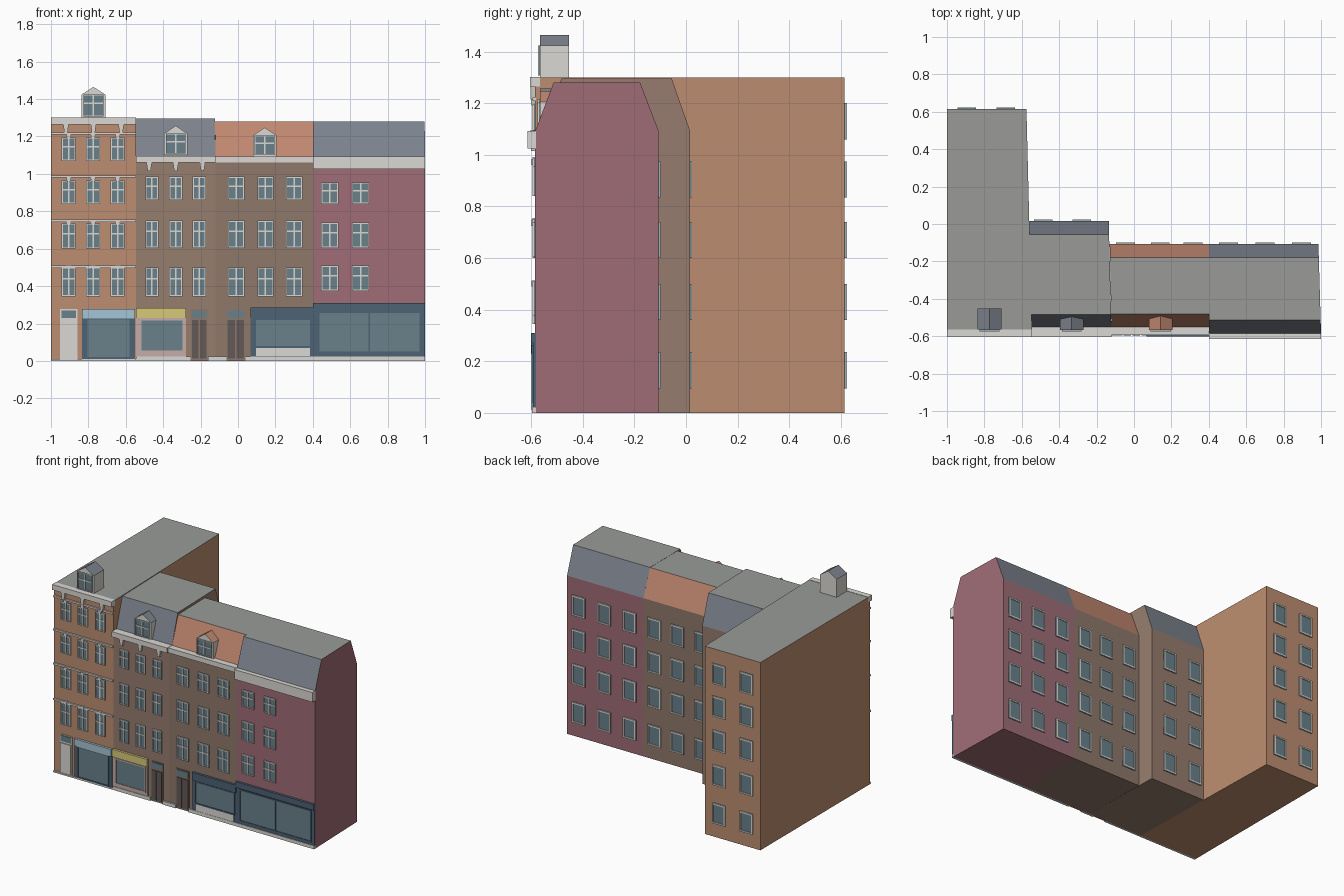
import bpy, bmesh

if "Cube" in bpy.data.objects:
    bpy.data.objects.remove(bpy.data.objects["Cube"])

F = -0.585  # front wall plane


def mat(name, r, g, b):
    m = bpy.data.materials.new(name)
    m.diffuse_color = [(c / 255) ** 2.2 for c in (r, g, b)] + [1]
    m.use_nodes = True
    m.node_tree.nodes["Principled BSDF"].inputs["Base Color"].default_value = m.diffuse_color
    return m


ORANGE = mat("orange_brick", 188, 140, 112)
BROWN = mat("brown_brick", 150, 124, 110)
PINK_BROWN = mat("dark_brick", 142, 120, 107)
RED = mat("red_brick", 158, 108, 118)
SLATE = mat("slate", 124, 130, 140)
TILE = mat("tile", 192, 135, 112)
FLAT = mat("roofing", 152, 154, 151)
GLASS = mat("glass", 105, 128, 138)
CREAM = mat("cream", 218, 216, 210)
NAVY = mat("navy", 78, 98, 116)
WOOD = mat("dark_wood", 98, 90, 88)
BLUE = mat("light_blue", 165, 195, 212)
YELLOW = mat("yellow", 215, 200, 120)
ROSE = mat("rose", 196, 172, 168)


def finish(name, bm, mats):
    bmesh.ops.recalc_face_normals(bm, faces=bm.faces)
    me = bpy.data.meshes.new(name)
    bm.to_mesh(me)
    bm.free()
    for m in mats:
        me.materials.append(m)
    ob = bpy.data.objects.new(name, me)
    bpy.context.collection.objects.link(ob)
    return ob


def boxes(name, m, items):
    """One object made of boxes (x0, x1, y0, y1, z0, z1)."""
    bm = bmesh.new()
    for x0, x1, y0, y1, z0, z1 in items:
        lo = [bm.verts.new(p) for p in ((x0, y0, z0), (x1, y0, z0), (x1, y1, z0), (x0, y1, z0))]
        hi = [bm.verts.new((v.co.x, v.co.y, z1)) for v in lo]
        bm.faces.new(lo[::-1])
        bm.faces.new(hi)
        for i in range(4):
            j = (i + 1) % 4
            bm.faces.new((lo[i], lo[j], hi[j], hi[i]))
    return finish(name, bm, [m])


def house(name, profile, left, right, wall, slope):
    """Side profile (y, z) spanned between party walls given as (front x, back x)."""
    yb = max(p[0] for p in profile)
    top = max(p[1] for p in profile)
    bm = bmesh.new()
    sides = []
    for xf, xb in (left, right):
        sides.append([bm.verts.new((xf + (xb - xf) * (y - F) / (yb - F), y, z)) for y, z in profile])
        bm.faces.new(sides[-1])
    for i in range(len(profile)):
        j = (i + 1) % len(profile)
        f = bm.faces.new((sides[0][i], sides[0][j], sides[1][j], sides[1][i]))
        (ya, za), (yc, zc) = profile[i], profile[j]
        if za == zc == top:
            f.material_index = 2
        elif abs(ya - yc) > 0.01 and za + zc > 1:
            f.material_index = 1
    return finish(name, bm, [wall, slope, FLAT])


def mansard(front, ridge_f, ridge_b, back, top):
    p = [(F, 0), (F, 1.09)]
    if front > F:
        p.append((front, 1.09))
    return p + [(ridge_f, top), (ridge_b, top), (back, 1.095), (back, 0)]


def windows(name, cols, rows, w, y=F, out=-1, cross=True, t=0.007):
    """Framed windows; out is the direction the wall faces along y."""
    glass, frame = [], []
    a, b = sorted((y - out * 0.004, y + out * 0.004))
    c, d = sorted((y - out * 0.004, y + out * 0.009))
    for x in cols:
        for z0, z1 in rows:
            x0, x1 = x - w / 2, x + w / 2
            glass.append((x0, x1, a, b, z0, z1))
            frame += [(x0, x0 + t, c, d, z0, z1), (x1 - t, x1, c, d, z0, z1),
                      (x0, x1, c, d, z0, z0 + t), (x0, x1, c, d, z1 - t, z1)]
            if cross:
                zm = z0 + (z1 - z0) * 0.6
                frame += [(x - .004, x + .004, c, d, z0, z1), (x0, x1, c, d, zm - .004, zm + .004)]
    boxes(name + "_glass", GLASS, glass)
    boxes(name + "_frames", CREAM, frame)


def wedges(name, cols, rows, wt, wb, y0):
    """Blocks tapering downward: keystones and cornice brackets."""
    bm = bmesh.new()
    for x in cols:
        for z0, z1 in rows:
            q = ((x - wb / 2, z0), (x + wb / 2, z0), (x + wt / 2, z1), (x - wt / 2, z1))
            f = [bm.verts.new((u, y0, v)) for u, v in q]
            b = [bm.verts.new((u, F + .003, v)) for u, v in q]
            bm.faces.new(f)
            bm.faces.new(b[::-1])
            for i in range(4):
                j = (i + 1) % 4
                bm.faces.new((f[i], f[j], b[j], b[i]))
    finish(name, bm, [CREAM])


def dormer(name, x, w, y0, y1, z0, ze, zp, roof):
    bm = bmesh.new()
    pts = ((x - w / 2, z0), (x + w / 2, z0), (x + w / 2, ze), (x, zp), (x - w / 2, ze))
    a = [bm.verts.new((u, y0, v)) for u, v in pts]
    b = [bm.verts.new((u, y1, v)) for u, v in pts]
    bm.faces.new(a)
    bm.faces.new(b[::-1])
    for i in range(5):
        j = (i + 1) % 5
        f = bm.faces.new((a[i], a[j], b[j], b[i]))
        f.material_index = int(i in (2, 3))
    finish(name, bm, [CREAM, roof])
    windows(name + "_window", [x], [(z0 + .008, ze)], w - .02, y0, t=.004)


def shopfront(name, m, x0, x1, z0, z1, glass, sign, sign_mat):
    """Panel with a raised glazing frame and a fascia sign board."""
    boxes(name + "_panel", m, [(x0, x1, F - .008, F + .003, z0, z1)])
    a, b, c, d = glass
    boxes(name + "_glass", GLASS, [(a, b, F - .01, F, c, d)])
    t, y = .009, F - .014
    boxes(name + "_frame", m, [(a - t, a, y, F, c - t, d + t), (b, b + t, y, F, c - t, d + t),
                               (a, b, y, F, c - t, c), (a, b, y, F, d, d + t)])
    boxes(name + "_sign", sign_mat, [(x0, x1, F - .016, F, *sign)])


def door(name, x0, x1, m, double):
    boxes(name + "_surround", CREAM if not double else PINK_BROWN, [(x0 - .006, x1 + .006, F - .004, F + .003, 0, .277)])
    xm, g = (x0 + x1) / 2, .004
    leaves = [(x0, xm - g), (xm + g, x1)] if double else [(x0, x1)]
    boxes(name + "_leaves", m, [(a, b, F - .01, F, .012, .218) for a, b in leaves])
    boxes(name + "_fanlight", GLASS, [(x0, x1, F - .008, F, .23, .27)])


# House bodies with their roofs
house("tall_house", [(F, 0), (F, 1.3), (.615, 1.3), (.615, 0)], (-1, -1), (-.545, -.575), ORANGE, SLATE)
house("second_house", mansard(-.55, -.483, -.055, .015, 1.295), (-.545, -.562), (-.12, -.135), BROWN, SLATE)
house("third_house", mansard(-.55, -.48, -.178, -.107, 1.28), (-.12, -.13), (.402, .4), PINK_BROWN, TILE)
house("end_house", mansard(F, -.513, -.178, -.107, 1.281), (.402, .4), (1, .986), RED, SLATE)

# Front windows
C1, C2 = (-.905, -.775, -.643), (-.46, -.333, -.207)
R1 = ((.345, .5), (.6, .735), (.84, .965), (1.07, 1.195))
R2 = ((.345, .5), (.605, .75), (.86, .985))
windows("tall_house_windows", C1, R1, .075)
windows("second_house_windows", C2, R2, .07)
windows("third_house_windows", (-.01, .147, .3), R2, .088)
windows("end_house_windows", (.49, .655), ((.375, .51), (.605, .74), (.84, .955)), .092)

# Rear windows
B = tuple((z - .07, z + .07) for z in (.165, .43, .67, .905))
B5 = B + ((1.06, 1.2),)
windows("tall_house_rear_windows", (-.685, -.895), B5, .1, .615, 1, False, .01)
windows("second_house_rear_windows", (-.28, -.485), B, .1, .015, 1, False, .01)
windows("row_rear_windows", (-.045, .14, .315, .505, .7, .895), B, .1, -.107, 1, False, .01)

# Cornices, string courses, keystones and brackets
boxes("tall_house_cornice", CREAM, [(-1, -.545, -.605, F + .02, 1.265, 1.302)])
boxes("string_courses", CREAM, [(-1, -.545, -.595, F + .003, z, z + .012) for z in (.498, .744, .98, 1.21)])
boxes("second_house_cornice", CREAM, [(-.545, -.12, -.603, -.55, 1.06, 1.096)])
boxes("third_house_cornice", CREAM, [(-.12, .402, -.593, -.55, 1.06, 1.094)])
boxes("end_house_cornice", CREAM, [(.402, 1, -.615, F + .003, 1.025, 1.092)])
wedges("keystones", C1, [(z, z + .024) for z in (.49, .725, .96, 1.192)], .028, .018, -.599)
wedges("tall_house_brackets", (-.92, -.773, -.625), [(1.215, 1.266)], .03, .016, -.602)
wedges("second_house_brackets", (-.475, -.333, -.19), [(1.015, 1.061)], .03, .016, -.6)

# Dormers
dormer("tall_house_dormer", -.773, .128, -.565, -.453, 1.3, 1.424, 1.465, SLATE)
dormer("second_house_dormer", -.333, .125, -.566, -.49, 1.1, 1.215, 1.258, SLATE)
dormer("third_house_dormer", .143, .128, -.566, -.49, 1.094, 1.205, 1.248, TILE)

# Ground floor doors and shopfronts
door("tall_house_door", -.945, -.865, CREAM, False)
door("second_house_door", -.247, -.168, WOOD, True)
door("third_house_door", -.055, .033, WOOD, True)
shopfront("blue_shop", NAVY, -.835, -.55, .01, .275, (-.805, -.58, .02, .222), (.228, .277), BLUE)
shopfront("yellow_shop", ROSE, -.545, -.277, .02, .28, (-.515, -.297, .055, .217), (.23, .282), YELLOW)
shopfront("small_shop", NAVY, .068, .402, .02, .285, (.095, .385, .08, .22), (.232, .285), NAVY)
shopfront("end_shop", NAVY, .402, 1, .02, .308, (.435, .97, .05, .255), (.27, .31), NAVY)
boxes("small_shop_lower_panel", CREAM, [(.095, .385, F - .012, F, .025, .07)])
boxes("end_shop_mullion", NAVY, [(.699, .707, F - .014, F, .05, .255)])

# Stone plinth along the pavement
boxes("plinth", CREAM, [(-1, -.545, -.597, F + .003, 0, .01), (-.545, -.255, -.597, F + .003, 0, .024),
                        (-.16, -.062, -.597, F + .003, 0, .024), (.04, 1, -.597, F + .003, 0, .024)])
